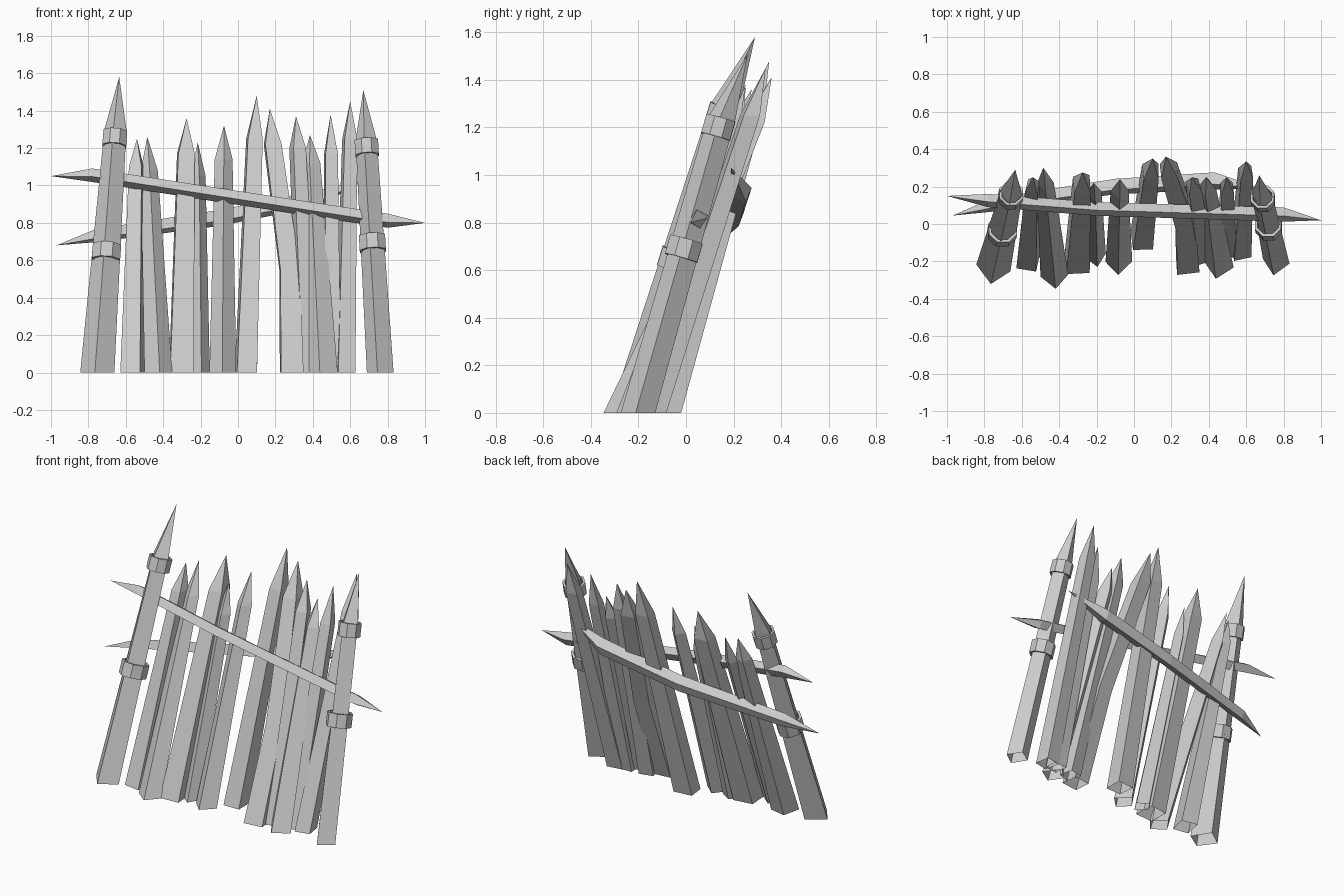
import bpy, math, random
from mathutils import Vector

random.seed(4)
cube = bpy.data.objects.get("Cube")
if cube:
    bpy.data.objects.remove(cube, do_unlink=True)

wood = bpy.data.materials.new("grey wood")
wood.use_nodes = True
GREY = (0.6, 0.6, 0.6, 1)
wood.diffuse_color = GREY
wood.node_tree.nodes["Principled BSDF"].inputs["Base Color"].default_value = GREY

X, Y, Z = Vector((1, 0, 0)), Vector((0, 1, 0)), Vector((0, 0, 1))


def loft(name, stations, sides, u, v, turn=0, rough=0, closed_loop=False):
    """Skin polygon rings along stations (centre, radius); radius 0 is a point."""
    angles = [turn + math.tau * (i + random.uniform(-rough, rough)) / sides
              for i in range(sides)]
    verts, rings, faces = [], [], []
    for centre, radius in stations:
        first = len(verts)
        if radius == 0:
            verts.append(Vector(centre))
            rings.append([first] * sides)
            continue
        for a in angles:
            r = radius * (1 + random.uniform(-rough, rough))
            verts.append(Vector(centre) + r * (math.cos(a) * u + math.sin(a) * v))
        rings.append(list(range(first, first + sides)))
    pairs = list(zip(rings, rings[1:]))
    if closed_loop:
        pairs.append((rings[-1], rings[0]))
    for lower, upper in pairs:
        for i in range(sides):
            j = (i + 1) % sides
            quad = [lower[i], lower[j], upper[j], upper[i]]
            faces.append(list(dict.fromkeys(quad)))
    mesh = bpy.data.meshes.new(name)
    mesh.from_pydata(verts, [], faces)
    mesh.materials.append(wood)
    obj = bpy.data.objects.new(name, mesh)
    bpy.context.collection.objects.link(obj)


def stake(name, base, tip, shoulder, r_base, r_top, turn, bend=0, sag=0):
    """Leaning four-sided sharpened stake with an open foot."""
    foot, point = Vector((*base, 0)), Vector(tip)
    neck = foot.lerp(point, shoulder / point.z) - sag * Y
    stations = [(foot, r_base)]
    if bend:
        stations.append((foot.lerp(neck, 0.45) + bend * X, (r_base + r_top) / 2))
    stations += [(neck, r_top), (point, 0)]
    loft(name, stations, 4, X, Y, turn, 0.06)
    return foot, neck


def band(name, foot, neck, height, radius):
    """Octagonal collar around a post, square to its axis."""
    axis = (neck - foot).normalized()
    u = axis.cross(Y).normalized()
    v = axis.cross(u)
    mid = foot.lerp(neck, height / neck.z)
    low, high = mid - axis * 0.041, mid + axis * 0.041
    loft(name, [(low, radius), (high, radius), (high, radius * 0.8), (low, radius * 0.8)],
         8, v, u, math.pi / 8, 0, True)


# End posts with two collars each
foot, neck = stake("right_post", (-0.75, -0.235), (-0.635, 0.29, 1.58), 1.3,
                   0.092, 0.062, -1.7, sag=0.03)
band("right_post_upper_band", foot, neck, 1.25, 0.069)
band("right_post_lower_band", foot, neck, 0.64, 0.082)
foot, neck = stake("left_post", (0.76, -0.205), (0.67, 0.26, 1.51), 1.24,
                   0.075, 0.06, -1.75, sag=0.03)
band("left_post_upper_band", foot, neck, 1.2, 0.068)
band("left_post_lower_band", foot, neck, 0.69, 0.076)

# Pickets: foot, tip, shoulder height, foot radius, shoulder radius, turn, bend
pickets = [
    ((-0.565, -0.19), (-0.54, 0.25, 1.25), 1.1, 0.078, 0.05, 3.7, 0),
    ((-0.425, -0.275), (-0.485, 0.3, 1.26), 1.08, 0.075, 0.046, -1.5, 0),
    ((-0.305, -0.2), (-0.275, 0.275, 1.36), 1.17, 0.092, 0.064, 4.0, 0),
    ((-0.205, -0.17), (-0.215, 0.22, 1.23), 1.05, 0.058, 0.04, -1.4, 0),
    ((-0.085, -0.2), (-0.075, 0.24, 1.32), 1.14, 0.072, 0.047, -1.5, 0),
    ((0.045, -0.08), (0.1, 0.35, 1.48), 1.25, 0.078, 0.057, 4.0, 0),
    ((0.285, -0.21), (0.17, 0.36, 1.41), 1.22, 0.08, 0.062, 4.0, 0.035),
    ((0.375, -0.16), (0.31, 0.25, 1.37), 1.2, 0.064, 0.052, 4.2, 0),
    ((0.455, -0.215), (0.385, 0.25, 1.27), 1.12, 0.077, 0.048, -1.7, 0),
    ((0.5, -0.14), (0.495, 0.25, 1.38), 1.17, 0.06, 0.045, 4.0, 0),
    ((0.57, -0.14), (0.6, 0.335, 1.45), 1.25, 0.068, 0.05, 4.1, 0),
]
for n, spec in enumerate(pickets):
    stake(f"picket_{n + 1}", *spec)

# Cross rails, pointed at both ends
loft("front_rail", [((-1, 0.15, 1.05), 0), ((-0.78, 0.125, 1.055), 0.036),
                    ((-0.2, 0.08, 0.965), 0.038), ((0.8, 0.05, 0.81), 0.038),
                    ((1, 0.02, 0.8), 0)], 4, Y, Z, 0.25, 0.05)
loft("back_rail", [((-0.97, 0.045, 0.68), 0), ((-0.76, 0.1, 0.73), 0.038),
                   ((-0.1, 0.2, 0.825), 0.045), ((0.43, 0.23, 0.93), 0.048),
                   ((0.68, 0.19, 1.03), 0)], 4, Y, Z, 0.4, 0.05)
